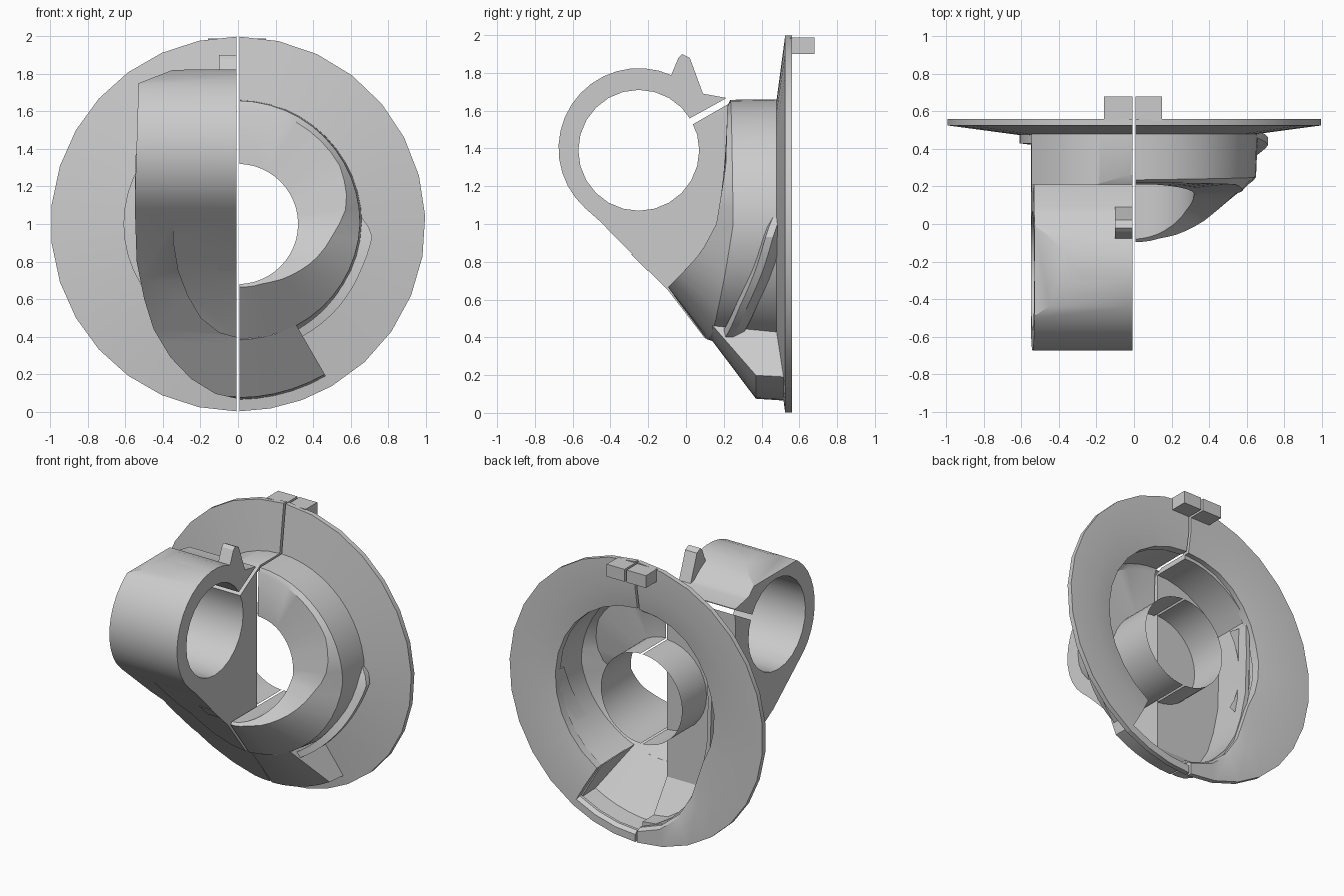
import bpy, bmesh
from math import sin, cos, radians

if "Cube" in bpy.data.objects:
    bpy.data.objects.remove(bpy.data.objects["Cube"])

GAP = 0.008  # half of the split between the two halves


def lerp(x, table):
    if x <= table[0][0]:
        return table[0][1]
    for (a, va), (b, vb) in zip(table, table[1:]):
        if x <= b:
            return va + (vb - va) * (x - a) / (b - a)
    return table[-1][1]


def finish(name, bm, smooth=True):
    bmesh.ops.recalc_face_normals(bm, faces=bm.faces)
    me = bpy.data.meshes.new(name)
    bm.to_mesh(me)
    bm.free()
    ob = bpy.data.objects.new(name, me)
    bpy.context.collection.objects.link(ob)
    if smooth:
        shade(ob)
    return ob


def shade(ob):
    bpy.ops.object.select_all(action='DESELECT')
    ob.select_set(True)
    bpy.context.view_layer.objects.active = ob
    bpy.ops.object.shade_smooth_by_angle(angle=radians(32))


def loft(name, a0, a1, n, rings, side=1, closed=False):
    """Sweep (radius, y) section functions around the y axis through z=1."""
    bm = bmesh.new()
    rows = []
    for i in range(n + 1):
        a = a0 + (a1 - a0) * i / n
        row = []
        for fn in rings:
            r, y = fn(a)
            x = max(GAP, r * cos(radians(a))) * side
            row.append(bm.verts.new((x, y, 1 + r * sin(radians(a)))))
        rows.append(row)
    m = len(rings)
    for p, q in zip(rows, rows[1:]):
        for j in range(m if closed else m - 1):
            k = (j + 1) % m
            bm.faces.new((p[j], p[k], q[k], q[j]))
    if closed:
        bm.faces.new(rows[0])
        bm.faces.new(rows[-1])
    return finish(name, bm)


def prism(name, pts, axis, lo, hi):
    """Extrude (y,z) points along x, or (x,z) points along y."""
    bm = bmesh.new()
    at = (lambda p, d: (d, p[0], p[1])) if axis == 'x' else (lambda p, d: (p[0], d, p[1]))
    A = [bm.verts.new(at(p, lo)) for p in pts]
    B = [bm.verts.new(at(p, hi)) for p in pts]
    bm.faces.new(A)
    bm.faces.new(B)
    for i in range(len(pts)):
        j = (i + 1) % len(pts)
        bm.faces.new((A[i], A[j], B[j], B[i]))
    return finish(name, bm, False)


def boolean(ob, other, op):
    m = ob.modifiers.new("bool", 'BOOLEAN')
    m.operation, m.object, m.solver = op, other, 'EXACT'
    bpy.context.view_layer.objects.active = ob
    bpy.ops.object.modifier_apply(modifier=m.name)
    bpy.data.objects.remove(other)
    return ob


def crossed(name, front, y0, y1, side):
    """Solid that has one outline from the front and another from the side."""
    return boolean(prism(name, front, 'y', y0, y1),
                   prism("cut", side, 'x', -1, 0.5), 'INTERSECT')


def arc(cx, cz, r, a0, a1, n):
    return [(cx + r * cos(radians(a0 + (a1 - a0) * i / n)),
             cz + r * sin(radians(a0 + (a1 - a0) * i / n))) for i in range(n + 1)]


# Right half: bore tube, stepped front face, sloping lip and dome wall
face_y = [(.66, -.1), (.74, -.02), (.85, .08), (1, .16), (1.3, .21), (1.66, .22)]
ridge_r = [(-90, .335), (-65, .345), (-41, .4), (-6, .51), (10, .59), (30, .625)]
lip_r = [(-90, .61), (0, .65), (90, .657)]
lip_y = [(-90, .11), (-45, .17), (0, .25), (90, .235)]


def height(a, r):
    return lerp(1 + r * sin(radians(a)), face_y)


def bore_rim(a):
    return .32, height(a, .32)


def ridge(a):
    r = lerp(a, ridge_r)
    return r, height(a, r)


def lip(a):
    return lerp(a, lip_r), lerp(a, lip_y)


def bore_back(a):
    return .32, .5


def skirt_top(a):
    return .62, .14


def skirt_edge(a):
    return .925, .37


def skirt_foot(a):
    return .935, .52


loft("right_hub", -90, 90, 24, [bore_back, bore_rim, ridge, lip])
loft("right_dome_wall", -60, 90, 20, [lip, lambda a: (.66, .48)])
loft("right_skirt", -90, -60, 5, [lip, skirt_top, skirt_edge, skirt_foot])
loft("right_skirt_end", -60.6, -60, 1,
     [skirt_top, skirt_edge, skirt_foot, lambda a: (.64, .5)], closed=True)

# Curved rib beside the skirt
rib_y = [(-60, .21), (-40, .28), (-20, .37), (-3, .43), (3, .46)]
rib_r = [(-60, .69), (-20, .70), (-4, .72), (3, .66)]
loft("right_rib", -60, 3, 15, [
    lambda a: (.645, lerp(a, rib_y) - .01), lambda a: (lerp(a, rib_r), lerp(a, rib_y)),
    lambda a: (lerp(a, rib_r), lerp(a, rib_y) + .04),
    lambda a: (.655, min(.5, lerp(a, rib_y) + .1))], closed=True)

# Flange halves, following the opening of each housing
left_in = [(-90, .9), (-73, .84), (-63, .77), (-51, .69), (-42, .63), (-30, .59),
           (20, .6), (60, .65)]


def flange(name, a0, a1, n, inner, side):
    def front(a):
        r = inner(a)
        return r, .48 + .045 * (r - .66) / .34
    loft(name, a0, a1, n, [
        front, lambda a: (.998, .525), lambda a: (.998, .56),
        lambda a: (max(.8, inner(a) + .02), .56),
        lambda a: (inner(a), .535)], side, closed=True)


flange("right_flange_upper", -60, 90, 12, lambda a: .655, 1)
flange("right_flange_lower", -90, -60, 3, lambda a: .925, 1)
flange("left_flange", -90, 90, 15, lambda a: lerp(a, left_in), -1)

# Left half: clamp block
low = [(-.55, 1.1), (-.54, .8), (-.5, .6), (-.45, .44), (-.36, .29), (-.25, .175),
       (-.12, .095), (-GAP, .07)]
clamp_front = [(-GAP, 1.83), (-.35, 1.82), (-.53, 1.75)] + low
ring = arc(-.25, 1.4, .425, 45, 228, 18)
under = [(-.1, .70), (.15, .4), (.37, .08)]
clamp = crossed("left_clamp", clamp_front, -.8, .21,
                ring + under + [(.37, 1.66), (.2, 1.67), (.09, 1.69)])

# Left half: rear housing
dome = arc(0, 1, .658, 90, 146, 7)
dome[0] = (-GAP, 1.658)
boolean(clamp, crossed("rear", dome + low, .17, .5,
                       under + [(.5, .07), (.5, 1.7), (-.1, 1.7)]), 'UNION')

# Raised inner step on the sloping underside
step = crossed("step", [(-GAP, 1.15), (-.35, 1.12), (-.345, .9), (-.32, .75), (-.27, .62),
                        (-.2, .5), (-.1, .42), (-GAP, .395)], -.8, .2,
               [(-.54, 1.10), (-.25, .805), (-.1, .655), (.1, .395), (.2, .395), (.2, 1.0),
                (-.2, 1.05), (-.45, 1.12)])
boolean(clamp, step, 'UNION')

# Hollow rear, clamp bore and clamp slit
inset = [(p[0] * .95, 1 + (p[1] - 1) * .95) for p in dome + low]
inset[0], inset[-1] = (.1, inset[0][1]), (.1, inset[-1][1])
boolean(clamp, crossed("hollow", inset, .225, .6,
                       [(.225, .345), (.395, .1), (.6, .1), (.6, 1.7), (.225, 1.7)]),
        'DIFFERENCE')
boolean(clamp, prism("bore", arc(-.25, 1.39, .32, 0, 345, 23), 'x', -1, .2), 'DIFFERENCE')
boolean(clamp, prism("slit", [(-.03, 1.532), (-.03, 1.49), (.262, 1.657), (.232, 1.676)],
                     'x', -1, .2), 'DIFFERENCE')
shade(clamp)

# Left bore tube and side bulge near the flange
loft("left_bore_tube", -90, 90, 16, [bore_back, lambda a: (.32, .22)], -1)
loft("left_bulge", -32, 32, 8, [lambda a: (.53, .42), lambda a: (.61, .43),
                                lambda a: (.61, .49)], -1)

# Small lugs on the clamp
prism("clamp_top_lug", [(-.09, 1.76), (-.04, 1.88), (-.02, 1.9), (.02, 1.88),
                        (.09, 1.69), (0, 1.69)], 'x', -.1, -GAP)
prism("clamp_lower_lug", [(-.29, .84), (-.21, .83), (-.2, .75)], 'x', -.1, -GAP)

# Alignment tabs at the top of the flange
for side, s, w in (("left", -1, .16), ("right", 1, .148)):
    prism(side + "_tab", [(.55, 1.9), (.68, 1.9), (.68, 1.988), (.55, 1.988)], 'x',
          s * GAP, s * w)
